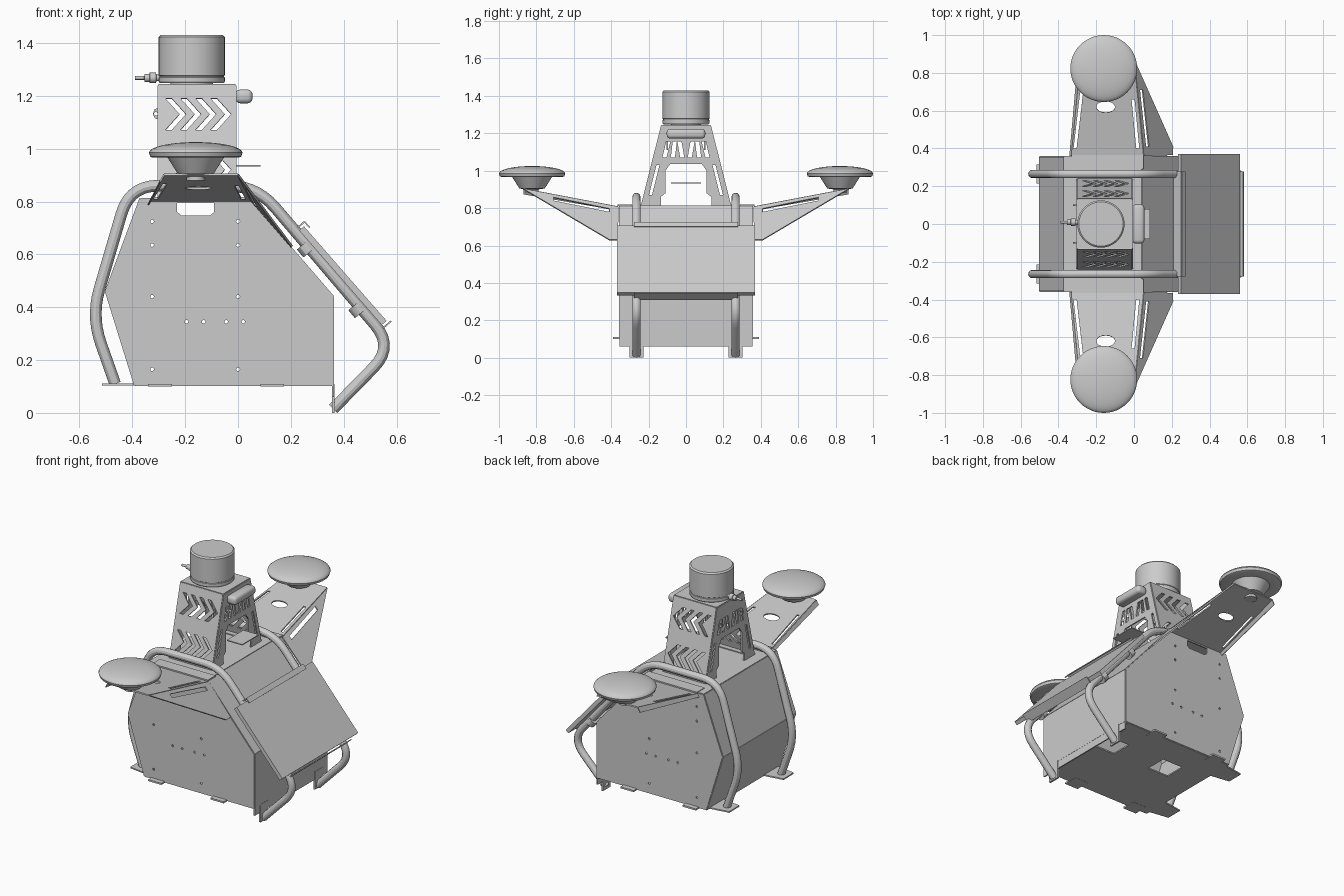
import bpy, bmesh, math
from mathutils import Vector, Matrix

if "Cube" in bpy.data.objects:
    bpy.data.objects.remove(bpy.data.objects["Cube"], do_unlink=True)

grey = bpy.data.materials.new("light_grey")
grey.use_nodes = True
COLOUR = (0.6, 0.6, 0.6, 1)
grey.diffuse_color = COLOUR
grey.node_tree.nodes["Principled BSDF"].inputs["Base Color"].default_value = COLOUR
parts = []


def add(name, mesh):
    ob = bpy.data.objects.new(name, mesh)
    bpy.context.collection.objects.link(ob)
    mesh.materials.clear()
    mesh.materials.append(grey)
    parts.append(ob)
    return ob


def from_curve(name, curve, matrix=None):
    """Turn a curve into a mesh object."""
    tmp = bpy.data.objects.new("tmp", curve)
    bpy.context.collection.objects.link(tmp)
    dg = bpy.context.evaluated_depsgraph_get()
    mesh = bpy.data.meshes.new_from_object(tmp.evaluated_get(dg))
    bpy.data.objects.remove(tmp, do_unlink=True)
    if matrix:
        mesh.transform(matrix)
    return add(name, mesh)


def spline(curve, pts, cyclic):
    sp = curve.splines.new('POLY')
    sp.points.add(len(pts) - 1)
    for p, co in zip(sp.points, pts):
        p.co = (*co, 1)
    sp.use_cyclic_u = cyclic


def plate(name, outline, holes=(), t=0.008):
    """Flat sheet through 3D outline points (first three set the plane)."""
    pts = [Vector(p) for p in outline]
    u = (pts[1] - pts[0]).normalized()
    n = u.cross(pts[2] - pts[0]).normalized()
    v = n.cross(u)
    cu = bpy.data.curves.new(name, 'CURVE')
    cu.dimensions, cu.fill_mode, cu.extrude = '2D', 'BOTH', t / 2
    for ring in [pts, *holes]:
        d = [Vector(p) - pts[0] for p in ring]
        spline(cu, [(q.dot(u), q.dot(v), 0) for q in d], True)
    m = Matrix((u, v, n)).transposed().to_4x4()
    m.translation = pts[0]
    return from_curve(name, cu, m)


def tube(name, path, r, bend=0.08):
    """Round pipe with filleted corners."""
    p = [Vector(q) for q in path]
    pts = [p[0]]
    for a, b, c in zip(p, p[1:], p[2:]):
        s = b + (a - b).normalized() * min(bend, (a - b).length / 2)
        e = b + (c - b).normalized() * min(bend, (c - b).length / 2)
        pts += [s * (1 - k) ** 2 + b * 2 * k * (1 - k) + e * k * k for k in [i / 7 for i in range(8)]]
    cu = bpy.data.curves.new(name, 'CURVE')
    cu.dimensions, cu.bevel_depth, cu.bevel_resolution, cu.use_fill_caps = '3D', r, 4, True
    spline(cu, pts + [p[-1]], False)
    return from_curve(name, cu)


def box(name, lo, hi, bevel=0):
    lo, hi = Vector(lo), Vector(hi)
    bm = bmesh.new()
    bmesh.ops.create_cube(bm, size=1, matrix=Matrix.Translation((lo + hi) / 2) @ Matrix.Diagonal((*(hi - lo), 1)))
    if bevel:
        bmesh.ops.bevel(bm, geom=bm.edges[:], offset=bevel, segments=3, affect='EDGES', profile=0.5)
    me = bpy.data.meshes.new(name)
    bm.to_mesh(me)
    bm.free()
    return add(name, me)


def lathe(name, centre, profile, axis='Z', steps=48):
    bm = bmesh.new()
    vs = [bm.verts.new((r, 0, z)) for r, z in profile]
    es = [bm.edges.new(e) for e in zip(vs, vs[1:])]
    bmesh.ops.spin(bm, geom=vs + es, cent=(0, 0, 0), axis=(0, 0, 1), angle=2 * math.pi, steps=steps)
    bmesh.ops.remove_doubles(bm, verts=bm.verts, dist=1e-5)
    bmesh.ops.recalc_face_normals(bm, faces=bm.faces)
    me = bpy.data.meshes.new(name)
    bm.to_mesh(me)
    bm.free()
    rot = Matrix.Rotation(math.pi / 2, 4, 'Y') if axis == 'X' else Matrix()
    me.transform(Matrix.Translation(centre) @ rot)
    return add(name, me)


def slot(a, b, w):
    a, b, w = Vector(a), Vector(b), Vector(w)
    return [a - w, b - w, b + w, a + w]


def ring_y(x, y, z, r=0.007):
    return [(x + r * math.cos(k * math.pi / 4), y, z + r * math.sin(k * math.pi / 4)) for k in range(8)]


# Housing: six-sided shell, perforated ends and floor
W = 0.355
section = [(0.36, 0.105), (0.36, 0.44), (0.04, 0.81), (-0.37, 0.81), (-0.5, 0.46), (-0.39, 0.105)]
for (x0, z0), (x1, z1), nm in zip(section, section[1:], ["right", "slope", "top", "upper_left", "lower_left"]):
    plate("housing_" + nm, [(x0, -W, z0), (x0, W, z0), (x1, W, z1), (x1, -W, z1)])
spots = [(x, z) for x in (-0.325, 0) for z in (0.165, 0.44, 0.635, 0.725)]
spots += [(x, 0.345) for x in (-0.195, -0.13, -0.045, 0.02)]
for s, nm in ((-1, "front"), (1, "back")):
    y = s * W
    window = [(-0.23, y, 0.795), (-0.23, y, 0.76), (-0.215, y, 0.748), (-0.105, y, 0.748), (-0.09, y, 0.76), (-0.09, y, 0.795)]
    plate("housing_" + nm, [(x, y, z) for x, z in section], [ring_y(x, y, z) for x, z in spots] + [window])
plate("housing_floor", [(0.36, -W, 0.105), (0.36, W, 0.105), (-0.39, W, 0.105), (-0.39, -W, 0.105)],
      [slot((x, 0.04, 0.105), (x, 0.17, 0.105), (0.07, 0, 0)) for x in (0.25, -0.14)])
box("front_lip", (0.355, -W, 0.06), (0.363, W, 0.11))

# Roll bars with their feet
for s, nm in ((-1, "front"), (1, "back")):
    y = s * 0.265
    path = [(-0.465, 0.11), (-0.555, 0.365), (-0.41, 0.86), (0.07, 0.86), (0.59, 0.25), (0.36, 0.015)]
    tube(nm + "_roll_bar", [(x, y, z) for x, z in path], 0.022, 0.11)
    box(nm + "_low_foot", (0.355, y - 0.037, 0), (0.366, y + 0.037, 0.11))
    plate(nm + "_high_foot", [(-0.515, y - 0.05, 0.108), (-0.515, y + 0.05, 0.108),
                              (-0.385, y + 0.07, 0.108), (-0.385, y - 0.07, 0.108)])
    for x in (-0.295, 0.13):
        box(nm + "_mount_tab", (x - 0.045, min(s * 0.3, s * 0.39), 0.1), (x + 0.045, max(s * 0.3, s * 0.39), 0.11))
    # clamps under the panel
    for cx, cz in ((0.255, 0.625), (0.45, 0.395)):
        tube("panel_clamp", [(cx - 0.01, y, cz + 0.012), (cx + 0.015, y, cz - 0.018)], 0.029)

# Sloping panel with two folded lips
down, out = Vector((0.658, 0, -0.753)), Vector((0.753, 0, 0.658))
top = Vector((0.237, 0, 0.695)) + out * 0.005
end = top + down * 0.475
side = Vector((0, 0.37, 0))
plate("sloping_panel", [top - side, top + side, end + side, end - side], t=0.024)
lip = side * 0.75
for p, d in ((top, -down), (end, down)):
    q = p + d * 0.012
    plate("panel_lip", [q - lip - out * 0.03, q + lip - out * 0.03, q + lip + out * 0.025, q - lip + out * 0.025], t=0.006)
q = top - down * 0.012 + out * 0.025
plate("panel_top_strip", [q - lip, q + lip, q + lip + down * 0.03, q - lip + down * 0.03], t=0.005)

# Side arms with domed receivers
for s, nm in ((-1, "front"), (1, "back")):
    def P(x, y, z=None):
        return (x, s * y, 0.805 + (y - 0.36) * 0.19 if z is None else z)
    oval = [P(-0.15 + 0.05 * math.cos(a), 0.62 + 0.03 * math.sin(a)) for a in [k * math.pi / 8 for k in range(16)]]
    plate(nm + "_arm_top", [P(-0.33, 0.36), P(0.05, 0.36), P(0, 0.87), P(-0.28, 0.87)],
          [oval, slot(P(-0.312, 0.4), P(-0.277, 0.7), (0.008, 0, 0)), slot(P(0.02, 0.4), P(-0.005, 0.66), (0.008, 0, 0))])
    box(nm + "_arm_flange", (-0.33, min(s * 0.29, s * 0.365), 0.81), (0.05, max(s * 0.29, s * 0.365), 0.818))
    plate(nm + "_arm_web", [P(0.05, 0.36), P(0, 0.87), P(0.205, 0.41, 0.63), P(0.205, 0.365, 0.63)],
          [slot(P(0.073, 0.41, 0.79), P(0.034, 0.71, 0.845), (0.008, 0, -0.009))])
    plate(nm + "_arm_rim", [P(-0.33, 0.36), P(-0.28, 0.87), P(-0.295, 0.87, 0.875), P(-0.345, 0.36, 0.79)], t=0.006)
    dome = [(0.177 * math.sin(a), 0.985 + 0.04 * math.cos(a)) for a in [k * math.pi / 16 for k in range(9)]]
    lathe(nm + "_receiver", (-0.16, s * 0.823, 0),
          dome + [(0.172, 0.97), (0.165, 0.967), (0.107, 0.967), (0.068, 0.905), (0.035, 0.9), (0.035, 0.88), (0, 0.88)])

# Tower: chevron plates on two sides, open frames on the other two
XL, XR, ZB, ZT = -0.3, -0.01, 0.812, 1.24


def wy(z):
    return 0.238 - (z - ZB) * 0.108 / (ZT - ZB)


for s, nm in ((-1, "front"), (1, "back")):
    def T(x, z):
        return (x, s * wy(z), z)
    chevrons = []
    for zc in (1.13, 0.92):
        for x in [XL + 0.025 + 0.057 * k for k in range(4)]:
            chevrons.append([T(x + dx, zc + dz) for dx, dz in
                             ((0, 0.06), (0.024, 0.06), (0.078, 0), (0.024, -0.06), (0, -0.06), (0.054, 0))])
    plate(nm + "_tower_plate", [T(XL, ZB), T(XR, ZB), T(XR, ZT), T(XL, ZT)], chevrons)
    box(nm + "_tower_foot", (XL, s * 0.222 - 0.02, 0.81), (XR, s * 0.222 + 0.02, 0.82))
frame = [(-0.238, ZB), (-0.13, ZT), (0.13, ZT), (0.238, ZB), (0.135, ZB), (0.135, 0.86), (0.11, 0.88), (0.11, 1.0),
         (0.085, 1.035), (-0.085, 1.035), (-0.11, 1.0), (-0.11, 0.88), (-0.135, 0.86), (-0.135, ZB)]
bars = [(-0.115, -0.095), (-0.07, -0.06), (-0.02, -0.035), (0.02, 0.035), (0.07, 0.06), (0.115, 0.095)]
for x, nm in ((XL, "left"), (XR, "right")):
    holes = [slot((x, a, 1.07), (x, b, 1.155), (0, 0.011, 0)) for a, b in bars]
    holes += [slot((x, k * 0.19, 0.87), (x, k * 0.15, 1.03), (0, 0.008, 0)) for k in (-1, 1)]
    plate(nm + "_tower_frame", [(x, y, z) for y, z in frame], holes)
box("tower_cap", (XL, -0.13, 1.234), (XR, 0.13, 1.244))
box("tower_light_bar", (-0.01, -0.103, 1.172), (0.055, 0.103, 1.224), 0.018)
box("tower_shelf", (-0.02, -0.08, 0.932), (0.085, 0.08, 0.938))
for y in (-0.1, 0.1):
    plate("tower_ear", [(XL, y, 1.155), (-0.315, y, 1.15), (-0.322, y, 1.132), (-0.315, y, 1.115), (XL, y, 1.11)],
          [ring_y(-0.311, y, 1.132)])

# Drum sensor with side connector
R = 0.125
lathe("sensor_drum", (-0.175, 0, 0), [(0, 1.24), (0.08, 1.24), (0.08, 1.248), (R - 0.004, 1.248), (R, 1.254), (R, 1.27), (R - 0.003, 1.272),
                                      (R - 0.003, 1.276), (R, 1.278), (R, 1.422), (R - 0.008, 1.43), (0, 1.43)], steps=64)
lathe("sensor_connector", (-0.39, 0.01, 1.268), [(0, 0), (0.007, 0), (0.007, 0.035), (0.015, 0.036), (0.015, 0.055),
                                                 (0.02, 0.056), (0.02, 0.08), (0.012, 0.081), (0.012, 0.11), (0, 0.11)], 'X', 16)

# Smooth round parts, keep sharp edges
for ob in parts:
    ob.select_set(True)
bpy.context.view_layer.objects.active = parts[0]
bpy.ops.object.shade_smooth_by_angle(angle=math.radians(30))
